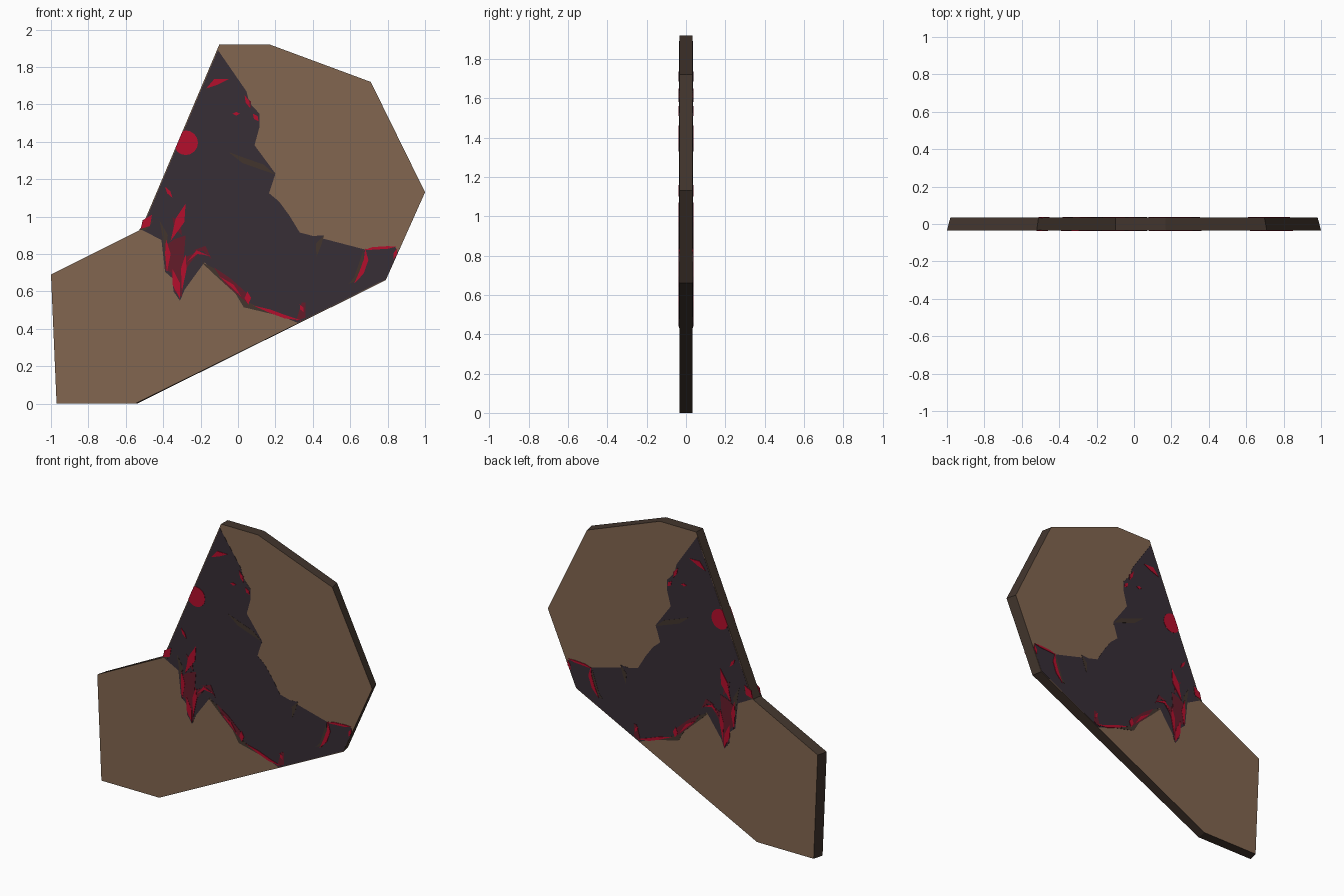
import bpy, bmesh, math
from mathutils import Vector

HALF = 0.034  # half thickness of the board


def material(name, rgb):
    m = bpy.data.materials.new(name)
    lin = [(c / 255 / 12.92) if c < 11 else ((c / 255 + 0.055) / 1.055) ** 2.4 for c in rgb]
    m.diffuse_color = (*lin, 1)
    return m


BROWN = material("board brown", (130, 102, 80))
EDGE = material("edge dark brown", (66, 53, 45))
DARK = material("dark violet", (55, 46, 54))
RED = material("bright red", (180, 14, 44))
MAROON = material("dark red", (100, 28, 42))


def back_x(x):
    # the rear face is slightly narrower than the front
    return x * 0.982


def finish(name, bm, mats):
    bmesh.ops.recalc_face_normals(bm, faces=bm.faces[:])
    me = bpy.data.meshes.new(name)
    bm.to_mesh(me)
    bm.free()
    for m in mats:
        me.materials.append(m)
    ob = bpy.data.objects.new(name, me)
    bpy.context.collection.objects.link(ob)
    return ob


def prism(bm, front, back):
    a = [bm.verts.new(p) for p in front]
    b = [bm.verts.new(p) for p in back]
    bm.faces.new(a)
    bm.faces.new(b[::-1])
    for i in range(len(a)):
        j = (i + 1) % len(a)
        bm.faces.new((a[j], a[i], b[i], b[j]))


def painted(name, shapes, mat, level):
    # thin painted plates on both the front and the rear face
    bm = bmesh.new()
    top = HALF + 0.001 * level
    for pts in shapes:
        prism(bm, [(x, -top, z) for x, z in pts], [(x, -HALF + 0.002, z) for x, z in pts])
        prism(bm, [(back_x(x), top, z) for x, z in pts], [(back_x(x), HALF - 0.002, z) for x, z in pts])
    bmesh.ops.triangulate(bm, faces=[f for f in bm.faces if len(f.verts) > 4])
    return finish(name, bm, [mat])


def stroke(width, *pts):
    # brush stroke tapering to points at both ends
    p = [Vector(q) for q in pts]
    if len(p) == 2:
        p.insert(1, (p[0] + p[1]) / 2)
    left, right = [], []
    for i in range(1, len(p) - 1):
        d = (p[i + 1] - p[i - 1]).normalized()
        n = Vector((-d.y, d.x)) * width / 2
        left.append(p[i] + n)
        right.append(p[i] - n)
    return [tuple(v) for v in [p[0]] + left + [p[-1]] + right[::-1]]


# Board: bent plate with dark rim
outline = [(-1, 0.69), (-0.97, 0), (-0.55, 0), (0.79, 0.66), (1, 1.13),
           (0.71, 1.72), (0.17, 1.92), (-0.10, 1.92), (-0.52, 0.93)]
bm = bmesh.new()
prism(bm, [(x, -HALF, z) for x, z in outline], [(back_x(x), HALF, z) for x, z in outline])
board = finish("board", bm, [BROWN, EDGE])
for f in board.data.polygons:
    f.material_index = 0 if abs(f.normal.y) > 0.9 else 1

# Large dark splash across the bend
splash = [(-.107, 1.89), (.045, 1.67), (.06, 1.61), (.115, 1.55), (.115, 1.48), (.06, 1.42),
          (-.045, 1.35), (.01, 1.315), (.2, 1.23), (.195, 1.21), (.07, 1.17), (.09, 1.145),
          (.16, 1.13), (.22, 1.08), (.275, 1.005), (.33, .915), (.38, .895), (.46, .9),
          (.425, .84), (.42, .785), (.49, .72), (.56, .66), (.595, .64), (.635, .675),
          (.665, .745), (.675, .825), (.84, .84), (.855, .81), (.79, .665), (.32, .432),
          (.25, .46), (.125, .5), (.035, .54), (0, .61), (-.1, .69), (-.18, .755),
          (-.22, .76), (-.27, .69), (-.285, .61), (-.31, .55), (-.345, .6), (-.35, .67),
          (-.39, .705), (-.39, .875), (-.42, .97), (-.46, .975), (-.515, .93)]
painted("dark_splash", [splash], DARK, 1)

# Dark brown slivers along the torn border
painted("torn_border", [
    stroke(.03, (-.05, 1.345), (.03, 1.3), (.13, 1.265), (.2, 1.225)),
    stroke(.03, (.46, .9), (.43, .85), (.42, .785)),
    stroke(.025, (.59, .64), (.63, .665), (.66, .75), (.67, .82)),
    stroke(.035, (-.2, .76), (-.1, .69), (0, .6), (.04, .53), (.2, .475)),
    stroke(.03, (-.42, .98), (-.39, .9), (-.39, .75)),
    stroke(.03, (-.53, .93), (-.5, .94), (-.45, .98)),
], EDGE, 2)

# Muted red patches
painted("muted_red_patches", [
    [(-.39, .72), (-.38, .85), (-.34, .88), (-.28, .9), (-.29, .78), (-.2, .82), (-.25, .76),
     (-.29, .7), (-.3, .57), (-.34, .6), (-.34, .69)],
    [(.31, .44), (.34, .54), (.36, .54), (.36, .46)],
    stroke(.04, (-.13, .73), (-.06, .66), (.03, .58), (.06, .53)),
    stroke(.04, (-.35, 1.0), (-.3, .9)),
    stroke(.03, (-.24, .82), (-.18, .83), (-.14, .77)),
    stroke(.03, (.04, 1.64), (.07, 1.58)),
], MAROON, 3)

# Round red spot cut by the left edge
spot = []
for i in range(16):
    a = math.tau * i / 16
    x, z = -.28 + .066 * math.cos(a), 1.395 + .066 * math.sin(a)
    spot.append((max(x, -.52 + (z - .93) * .4242), z))
painted("red_spot", [spot], RED, 3)

# Bright red brush strokes
painted("red_strokes", [
    stroke(.035, (-.17, 1.685), (-.12, 1.72), (-.05, 1.735)),
    stroke(.02, (.035, 1.65), (.065, 1.58)),
    stroke(.025, (.08, 1.55), (.11, 1.51)),
    stroke(.02, (-.03, 1.55), (.01, 1.55)),
    stroke(.05, (-.28, 1.07), (-.31, .98), (-.36, .87)),
    stroke(.02, (-.39, 1.16), (-.35, 1.1)),
    stroke(.03, (-.385, .88), (-.375, .8), (-.38, .7)),
    stroke(.04, (-.35, .72), (-.33, .64), (-.31, .56)),
    stroke(.03, (-.28, .8), (-.29, .72), (-.3, .6)),
    stroke(.02, (-.27, .76), (-.22, .81), (-.15, .79)),
    stroke(.05, (-.52, .935), (-.49, .965), (-.46, 1.01)),
    stroke(.018, (-.1, .68), (-.03, .63), (.02, .57)),
    stroke(.035, (.05, .6), (.055, .53)),
    stroke(.018, (.08, .525), (.17, .495), (.25, .465), (.34, .445)),
    stroke(.02, (.33, .53), (.35, .49)),
    stroke(.025, (.62, .64), (.66, .7), (.685, .77), (.68, .83)),
    stroke(.014, (.67, .82), (.72, .83), (.8, .835), (.85, .84)),
    stroke(.02, (.83, .77), (.85, .83)),
], RED, 4)
